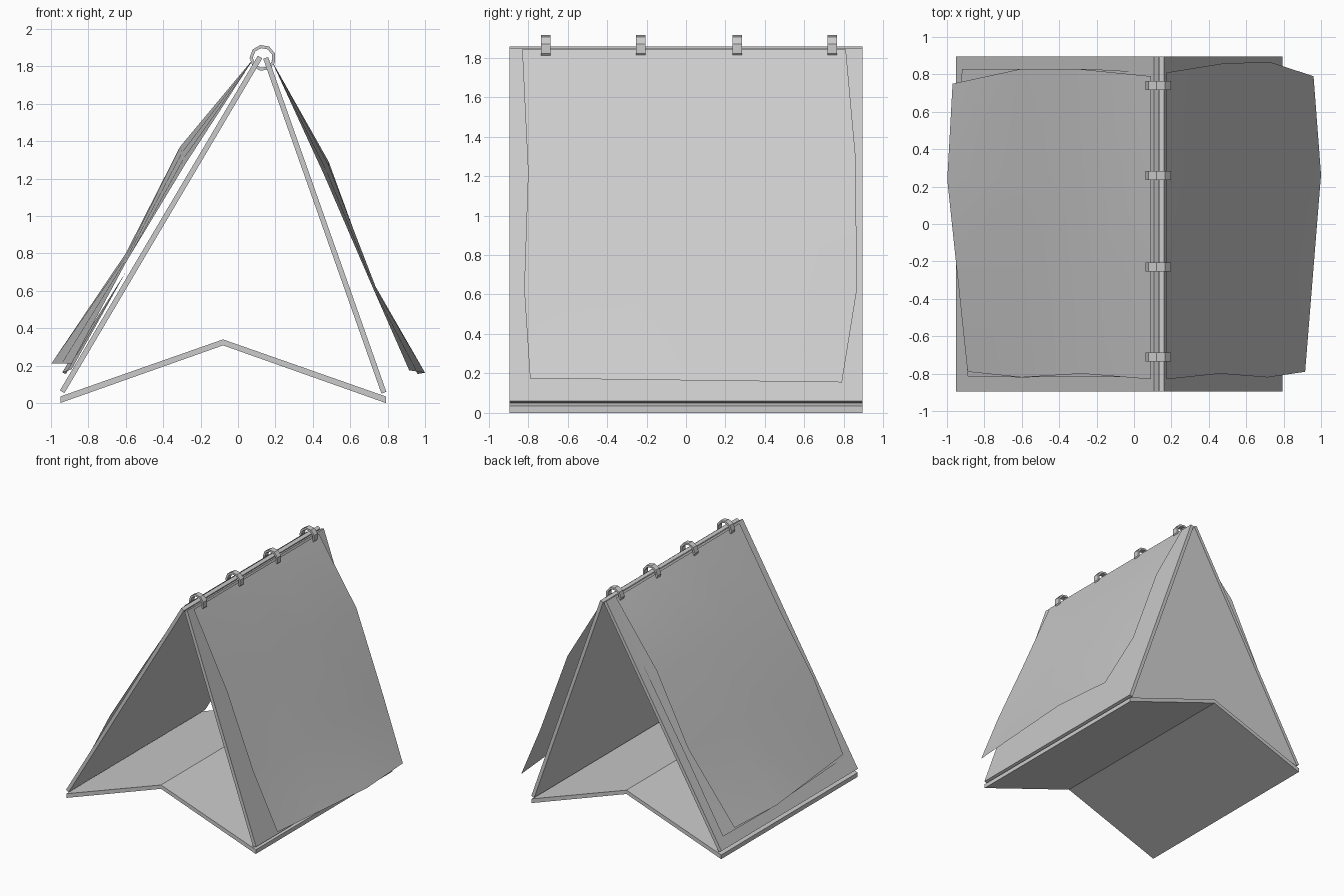
import bpy, math
from mathutils import Vector

if "Cube" in bpy.data.objects:
    bpy.data.objects.remove(bpy.data.objects["Cube"])


def make(name, verts, faces):
    me = bpy.data.meshes.new(name)
    me.from_pydata(verts, [], faces)
    me.validate()
    ob = bpy.data.objects.new(name, me)
    bpy.context.collection.objects.link(ob)
    return ob


def extrude(name, prof, y0, y1):
    """Extrude a counter-clockwise x-z profile along y."""
    n = len(prof)
    v = [(x, y, z) for y in (y0, y1) for x, z in prof]
    f = [tuple(range(n)), tuple(range(2 * n - 1, n - 1, -1))]
    f += [(i, i + n, (i + 1) % n + n, (i + 1) % n) for i in range(n)]
    return make(name, v, f)


def board(name, a, b, t=0.028):
    a, b = Vector(a), Vector(b)
    d = (b - a).normalized()
    s = Vector((d.y, -d.x)) * t / 2
    return extrude(name, [tuple(p) for p in (a + s, b + s, b - s, a - s)], -0.895, 0.895)


def sheet(name, rows, flip):
    """Curled page: each row is (front x,y,z), (back x,y,z), bulge in x."""
    v = []
    for front, back, bulge in rows:
        a, b = Vector(front), Vector(back)
        for j in range(4):
            p = a.lerp(b, j / 3)
            p.x += bulge * (0, 0.5, 1, 0)[j]
            v.append(p)
    f = []
    for i in range(3):
        for j in range(3):
            k = i * 4 + j
            q = (k, k + 4, k + 5, k + 1)
            f.append(q[::-1] if flip else q)
    ob = make(name, v, f)
    ob.data.polygons.foreach_set("use_smooth", [True] * len(f))
    return ob


# Stand: two sloping boards and a folded base
board("left_board", (-0.94, 0.06), (0.118, 1.85))
board("right_board", (0.78, 0.055), (0.148, 1.845))
extrude("folded_base", [(-0.95, 0), (-0.08, 0.308), (0.79, 0), (0.79, 0.035),
                        (-0.08, 0.34), (-0.95, 0.035)], -0.895, 0.895)

# Pages: one turned to the right, two hanging on the left
sheet("right_page", [
    ((0.175, -0.83, 1.84), (0.175, 0.81, 1.84), 0),
    ((0.46, -0.80, 1.22), (0.485, 0.86, 1.29), 0.01),
    ((0.715, -0.82, 0.63), (0.73, 0.865, 0.62), 0.01),
    ((0.915, -0.79, 0.175), (0.96, 0.79, 0.155), 0.055)], False)
sheet("left_outer_page", [
    ((0.09, -0.83, 1.85), (0.09, 0.79, 1.85), 0),
    ((-0.28, -0.80, 1.28), (-0.31, 0.83, 1.37), 0),
    ((-0.60, -0.82, 0.75), (-0.60, 0.83, 0.80), 0),
    ((-0.89, -0.79, 0.21), (-0.97, 0.75, 0.21), -0.055)], True)
sheet("left_inner_page", [
    ((0.095, -0.82, 1.84), (0.095, 0.81, 1.84), 0),
    ((-0.265, -0.815, 1.25), (-0.265, 0.83, 1.25), 0),
    ((-0.60, -0.82, 0.70), (-0.60, 0.83, 0.70), 0),
    ((-0.89, -0.815, 0.18), (-0.92, 0.83, 0.155), -0.03)], True)

# Binder rings: nine-sided hoops with a flat section
N = 9
for k, yc in enumerate((-0.71, -0.23, 0.26, 0.74)):
    v, f = [], []
    for i in range(N):
        a = math.radians(100) + i * math.tau / N
        for r, y in ((0.07, -0.024), (0.07, 0.024), (0.053, 0.024), (0.053, -0.024)):
            v.append((0.132 + r * math.cos(a), yc + y, 1.845 + r * math.sin(a)))
        for j in range(4):
            m, n = i * 4, (i + 1) % N * 4
            f.append((m + j, m + (j + 1) % 4, n + (j + 1) % 4, n + j))
    make(f"ring_{k + 1}", v, f)
